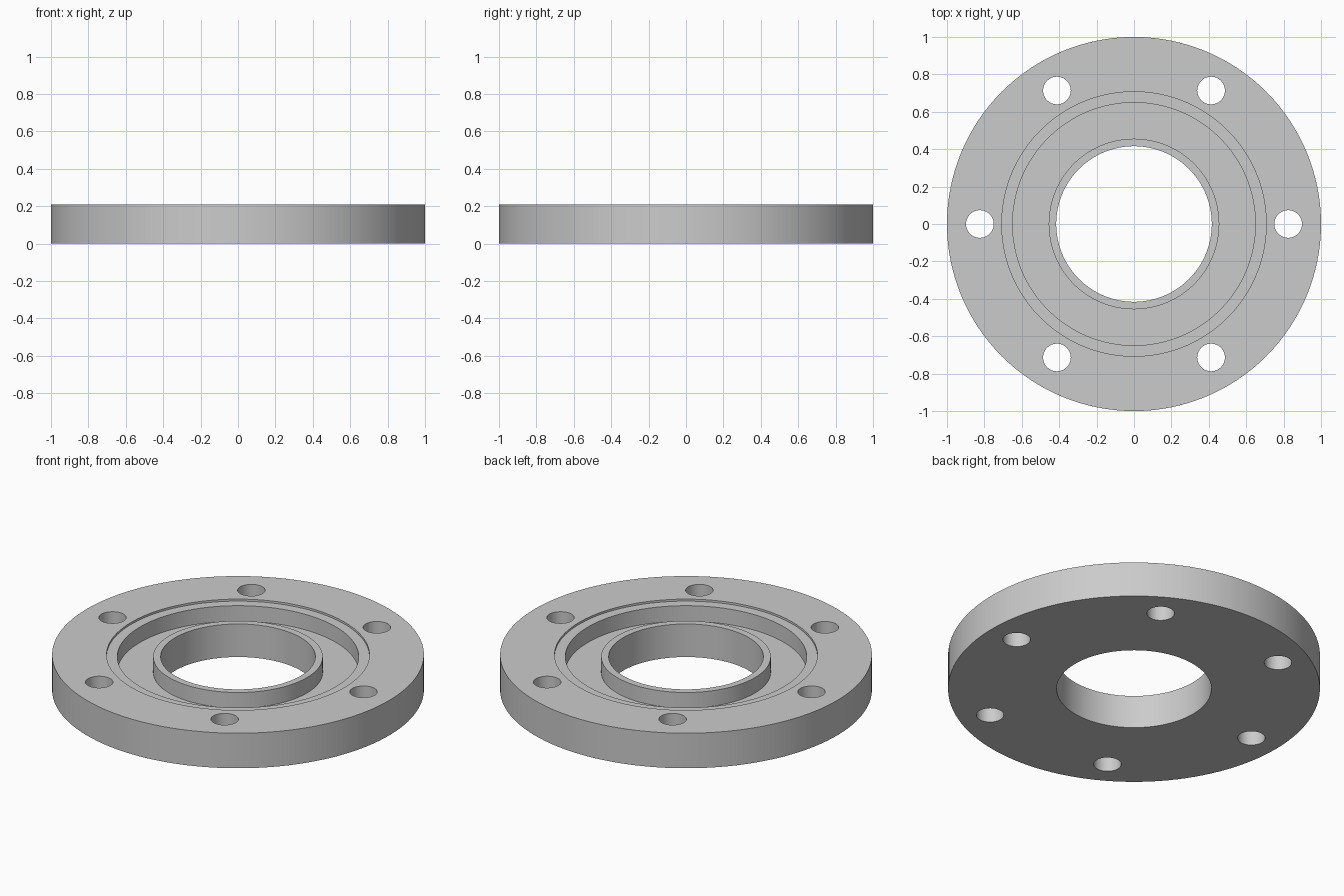
import bpy, bmesh
from math import sin, cos, pi, radians

default = bpy.data.objects.get("Cube")
if default:
    bpy.data.objects.remove(default, do_unlink=True)

HEIGHT = 0.208
BOLT_CIRCLE = 0.824
BOLT_RADIUS = 0.074

steel = bpy.data.materials.new("light grey steel")
steel.use_nodes = True
grey = (0.6, 0.6, 0.6, 1)
steel.diffuse_color = grey
steel.node_tree.nodes["Principled BSDF"].inputs["Base Color"].default_value = grey


def make_object(name, bm):
    bmesh.ops.recalc_face_normals(bm, faces=bm.faces[:])
    mesh = bpy.data.meshes.new(name)
    bm.to_mesh(mesh)
    bm.free()
    obj = bpy.data.objects.new(name, mesh)
    bpy.context.collection.objects.link(obj)
    mesh.materials.append(steel)
    return obj


def lathe(name, profile, segments=128):
    """Spin a closed (radius, z) profile into a ring."""
    bm = bmesh.new()
    rings = []
    for i in range(segments):
        a = 2 * pi * i / segments
        rings.append([bm.verts.new((r * cos(a), r * sin(a), z)) for r, z in profile])
    n = len(profile)
    for i in range(segments):
        a, b = rings[i], rings[(i + 1) % segments]
        for j in range(n):
            k = (j + 1) % n
            bm.faces.new((a[j], b[j], b[k], a[k]))
    return make_object(name, bm)


# Flange body: outer rim, shallow step, deep groove and central hub
step, floor = HEIGHT - 0.012, 0.104
flange = lathe("flange_body", [
    (0.416, 0), (1.0, 0), (1.0, HEIGHT),
    (0.707, HEIGHT), (0.707, step), (0.649, step),
    (0.649, floor), (0.456, floor), (0.456, step), (0.416, step),
])

# Six bolt holes
bm = bmesh.new()
for i in range(6):
    a = i * pi / 3
    made = bmesh.ops.create_cone(bm, cap_ends=True, segments=40, depth=0.6,
                                 radius1=BOLT_RADIUS, radius2=BOLT_RADIUS)
    bmesh.ops.translate(bm, verts=made["verts"],
                        vec=(BOLT_CIRCLE * cos(a), BOLT_CIRCLE * sin(a), 0.1))
cutter = make_object("bolt_hole_cutter", bm)
cutter.hide_render = True

cut = flange.modifiers.new("bolt_holes", "BOOLEAN")
cut.operation = "DIFFERENCE"
cut.solver = "EXACT"
cut.object = cutter

bpy.ops.object.select_all(action="DESELECT")
flange.select_set(True)
bpy.context.view_layer.objects.active = flange
bpy.ops.object.modifier_apply(modifier=cut.name)
bpy.data.objects.remove(cutter, do_unlink=True)
bpy.ops.object.shade_smooth_by_angle(angle=radians(30))
